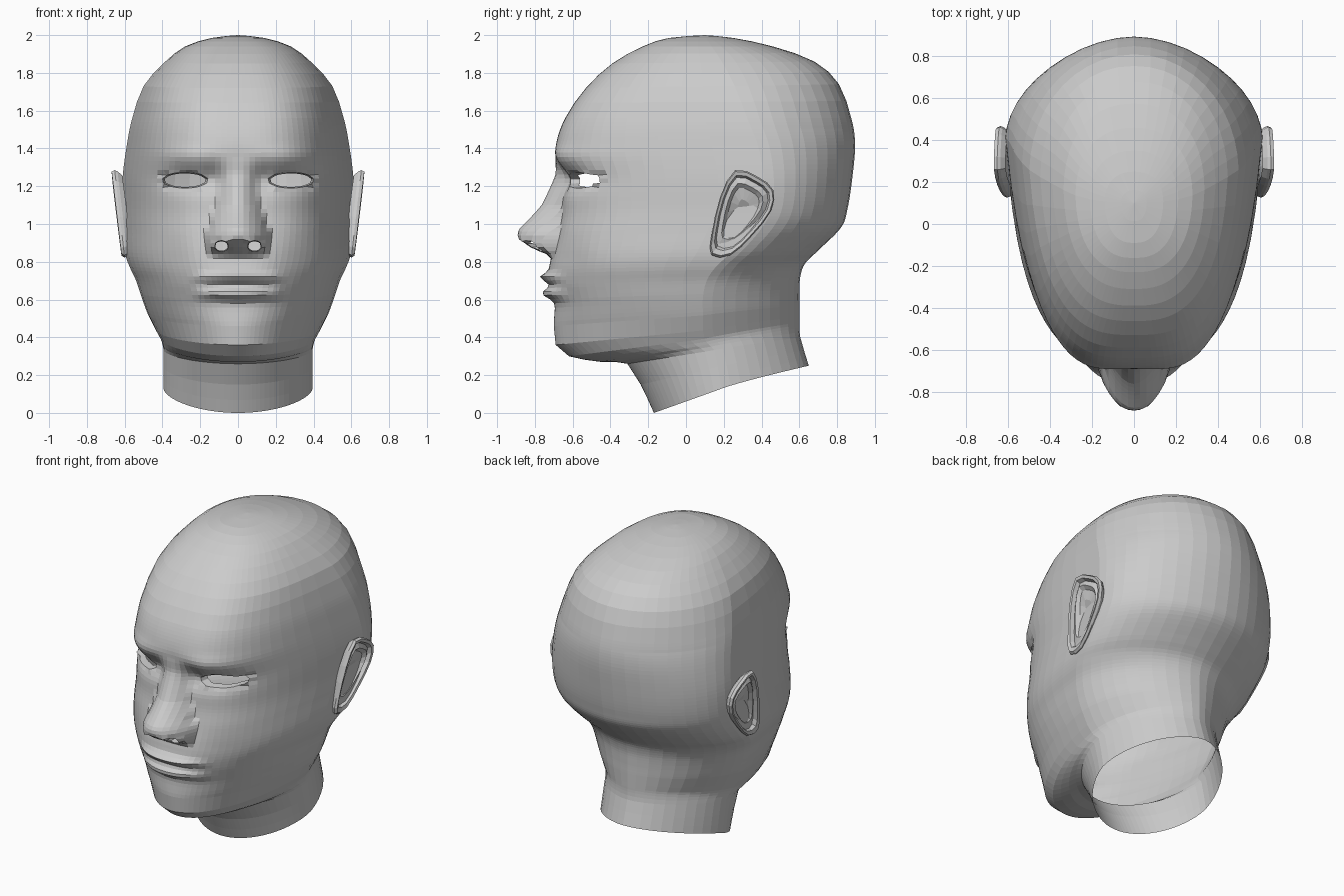
import bpy, bmesh
from math import sin, cos, pi, exp, dist

if "Cube" in bpy.data.objects:
    bpy.data.objects.remove(bpy.data.objects["Cube"])

def spline(a, b, c, d, t):
    return [0.5 * (2*q + (r - p)*t + (2*p - 5*q + 4*r - s)*t*t + (3*q - p - 3*r + s)*t**3)
            for p, q, r, s in zip(a, b, c, d)]

def lerp_table(table, z):
    if z >= table[0][0]:
        return table[0][1]
    for (z0, v0), (z1, v1) in zip(table, table[1:]):
        if z >= z1:
            return v1 + (v0 - v1) * (z - z1) / (z0 - z1)
    return table[-1][1]

def bump(x, z, cx, cz, sx, sz):
    return exp(-((x - cx) / sx)**2 - ((z - cz) / sz)**2)

def grid_faces(bm, rows, closed=False):
    for a, b in zip(rows, rows[1:]):
        n = len(a)
        for i in range(n if closed else n - 1):
            j = (i + 1) % n
            bm.faces.new((a[i], b[i], b[j], a[j]))

def finish(bm, name):
    bmesh.ops.recalc_face_normals(bm, faces=bm.faces)
    me = bpy.data.meshes.new(name)
    bm.to_mesh(me)
    bm.free()
    ob = bpy.data.objects.new(name, me)
    bpy.context.collection.objects.link(ob)
    m = ob.modifiers.new("mirror", 'MIRROR')
    m.use_clip = True
    m.merge_threshold = 0.001
    return ob

# Cross-sections, crown to neck: front z, front y, back z, back y, half width, widest y
RINGS = [
    (2.00, .10, 2.00, .10, 0, .10),
    (1.985, -.09, 1.985, .25, .14, .10),
    (1.94, -.23, 1.94, .46, .28, .12),
    (1.85, -.39, 1.86, .68, .39, .17),
    (1.72, -.53, 1.74, .81, .50, .24),
    (1.56, -.64, 1.56, .875, .56, .31),
    (1.40, -.69, 1.42, .895, .59, .37),
    (1.24, -.665, 1.24, .88, .612, .40),
    (1.08, -.66, 1.08, .855, .615, .39),
    (.96, -.68, .98, .82, .612, .33),
    (.84, -.71, .86, .70, .60, .23),
    (.76, -.725, .79, .63, .575, .15),
    (.68, -.72, .72, .605, .54, .10),
    (.58, -.695, .64, .60, .51, .08),
    (.46, -.70, .57, .60, .475, .08),
    (.36, -.69, .51, .60, .435, .08),
    (.30, -.62, .48, .60, .41, .09),
    (.27, -.45, .45, .60, .40, .11),
    (.26, -.31, .40, .605, .395, .14),
    (.15, -.24, .33, .625, .395, .16),
    (0, -.17, .25, .65, .395, .18)]
NOSE_HEIGHT = [(1.36, 0), (1.27, .02), (1.10, .105), (.97, .21), (.925, .205), (.87, .11), (.83, 0)]
NOSE_WIDTH = [(1.30, .09), (1.10, .12), (.95, .165), (.84, .165)]
NOSE_POWER = [(1.15, 1.3), (.97, .75), (.9, .5)]
# Shape by height: front squareness, front taper, back squareness
FRONT_POWER = [(1.9, 2.6), (1.6, 3.2), (.95, 3.1), (.65, 2.4), (.45, 2)]
FRONT_TAPER = [(1.9, .1), (1.6, .2), (.95, .2), (.6, .12), (.4, .12)]
BACK_POWER = [(1.9, 2.3), (1.7, 2), (1.5, 1.87), (.95, 1.87), (.6, 1.75)]
# Openings: centre x, centre z, half width, half height, rim depth
HOLES = [(.28, 1.232, .122, .042, .05), (.088, .883, .038, .03, .04)]

def face_relief(x, z):
    w = lerp_table(NOSE_WIDTH, z)
    d = -lerp_table(NOSE_HEIGHT, z) * max(0, 1 - (x / w)**2)**lerp_table(NOSE_POWER, z)
    d += .045 * bump(x, z, .27, 1.23, .14, .06) + .03 * bump(x, z, .13, 1.24, .05, .07)
    d -= .02 * bump(x, z, .27, 1.36, .16, .05)
    d += .02 * bump(x, z, .33, .78, .12, .12)
    lip = max(0, 1 - (x / .25)**2)
    d -= lip * (.05 * exp(-((z - .718) / .024)**2) + .055 * exp(-((z - .63) / .03)**2))
    return d

# Head and neck shell
COLS = 32
bm = bmesh.new()
sections = []
for k in range(len(RINGS) - 1):
    a, b = RINGS[k], RINGS[k + 1]
    p, q = RINGS[max(k - 1, 0)], RINGS[min(k + 2, len(RINGS) - 1)]
    step = .09 if k < 5 or a[0] < .5 else .022
    n = max(1, round(dist(a[:2], b[:2]) / step))
    sections += [spline(p, a, b, q, i / n) for i in range(n)]
sections.append(RINGS[-1])
rows = []
for zf, yf, zb, yb, w, ym in sections:
    row = []
    for i in range(COLS + 1):
        t = pi * (i / COLS)**1.6
        c, s = cos(t), max(0, sin(t))
        p = 2 / lerp_table(FRONT_POWER if c > 0 else BACK_POWER, zf)
        u = abs(c)**p
        x = w * s**p if 0 < i < COLS else 0
        if c > 0:
            x *= 1 - lerp_table(FRONT_TAPER, zf) * u
        y = ym + ((yf if c > 0 else yb) - ym) * u
        z = zf + (zb - zf) * (1 - c) / 2
        if c > 0 and z > .5:
            y += face_relief(x, z)
        row.append(bm.verts.new((x, y, z)))
    rows.append(row)
grid_faces(bm, rows)
bmesh.ops.remove_doubles(bm, verts=bm.verts, dist=.0005)

# Eye and nostril openings with turned-in rims
def radius(co, h):
    return (((co.x - h[0]) / h[2])**2 + ((co.z - h[1]) / h[3])**2)**.5

for h in HOLES:
    cut = [f for f in bm.faces if f.calc_center_median().y < -.2
           and radius(f.calc_center_median(), h) < 1]
    around = {e for f in cut for e in f.edges}
    bmesh.ops.delete(bm, geom=cut, context='FACES')
    rim = [e for e in around if e.is_valid and e.is_boundary]
    for v in {v for e in rim for v in e.verts}:
        r = max(radius(v.co, h), .3)
        v.co.x = h[0] + (v.co.x - h[0]) / r
        v.co.z = h[1] + (v.co.z - h[1]) / r
    new = bmesh.ops.extrude_edge_only(bm, edges=rim)["geom"]
    for v in new:
        if isinstance(v, bmesh.types.BMVert):
            v.co.x = h[0] + (v.co.x - h[0]) * .9
            v.co.z = h[1] + (v.co.z - h[1]) * .85
            v.co.y += h[4]
finish(bm, "head")

# Ears: outline in y, z swept through nested rings (scale, x offset)
EAR = [(.26, 1.285), (.38, 1.25), (.462, 1.18), (.45, 1.07), (.35, .94),
       (.235, .835), (.135, .835), (.135, .94), (.18, 1.14)]
outline = []
for k in range(len(EAR)):
    pts = [EAR[(k + j) % len(EAR)] for j in (-1, 0, 1, 2)]
    outline += [spline(*pts, t) for t in (0, .5)]
CY, CZ = .30, 1.09
bm = bmesh.new()
rows = []
for s, dx in [(.86, -.05), (.97, -.025), (1, -.01), (.96, .006), (.86, .002),
              (.8, -.022), (.64, -.008), (.52, -.03), (.2, -.04)]:
    row = []
    for y, z in outline:
        x = .612 + .05 * (z - .83) / .45 + .01 * (y - .2) + dx
        row.append(bm.verts.new((x, CY + (y - CY) * s, CZ + (z - CZ) * s)))
    rows.append(row)
grid_faces(bm, rows, closed=True)
bm.faces.new(rows[-1])
finish(bm, "ears")
